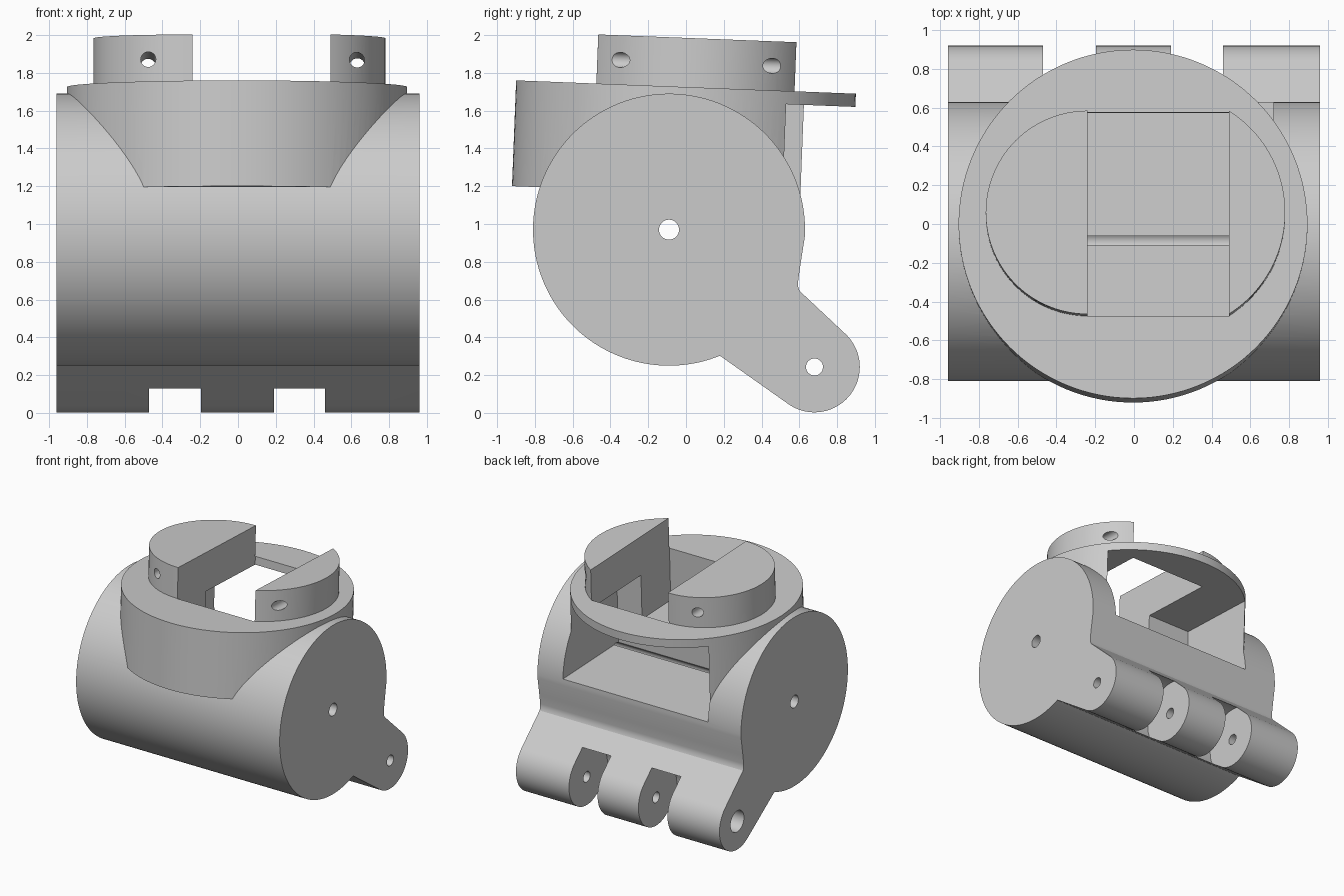
import bpy, bmesh
from math import radians, cos, sin, asin
from mathutils import Matrix, Vector

cube = bpy.data.objects.get("Cube")
if cube:
    bpy.data.objects.remove(cube, do_unlink=True)

grey = bpy.data.materials.new("plain grey")
grey.use_nodes = True
color = (0.6, 0.6, 0.6, 1)
grey.diffuse_color = color
grey.node_tree.nodes["Principled BSDF"].inputs["Base Color"].default_value = color

# Frames: profiles lie in local XY and are extruded along local Z
ALONG_X = Matrix(((0, 0, 1, 0), (1, 0, 0, 0), (0, 1, 0, 0), (0, 0, 0, 1)))
COLLAR = Matrix.Translation((-0.005, 0, 1.725)) @ Matrix.Rotation(radians(-2.24), 4, "X")
COLLAR_Y = COLLAR @ Matrix.Rotation(radians(90), 4, "X")

AXLE = (-0.09, 0.97)
PIN = (0.68, 0.243)
HALF = 0.96


def arc(center, r, a0, a1, n):
    """Points on an arc, both ends included."""
    steps = [radians(a0 + (a1 - a0) * i / n) for i in range(n + 1)]
    return [(center[0] + r * cos(a), center[1] + r * sin(a)) for a in steps]


def circle(center, r, n=64, turn=0):
    return arc(center, r, turn, turn + 360, n)[:-1]


def rect(x0, x1, y0, y1):
    return [(x0, y0), (x1, y0), (x1, y1), (x0, y1)]


def prism(name, profile, z0, z1, frame):
    bm = bmesh.new()
    face = bm.faces.new([bm.verts.new((x, y, z0)) for x, y in profile])
    made = bmesh.ops.extrude_face_region(bm, geom=[face])["geom"]
    top = [v for v in made if isinstance(v, bmesh.types.BMVert)]
    bmesh.ops.translate(bm, verts=top, vec=Vector((0, 0, z1 - z0)))
    bm.transform(frame)
    bmesh.ops.recalc_face_normals(bm, faces=bm.faces)
    mesh = bpy.data.meshes.new(name)
    bm.to_mesh(mesh)
    bm.free()
    mesh.materials.append(grey)
    obj = bpy.data.objects.new(name, mesh)
    bpy.context.collection.objects.link(obj)
    return obj


def combine(target, other, operation):
    """Apply a boolean and remove the helper."""
    mod = target.modifiers.new("boolean", "BOOLEAN")
    mod.operation, mod.solver, mod.object = operation, "EXACT", other
    bpy.context.view_layer.update()
    result = target.evaluated_get(bpy.context.evaluated_depsgraph_get())
    mesh = bpy.data.meshes.new_from_object(result)
    target.modifiers.clear()
    target.data = mesh
    bpy.data.objects.remove(other, do_unlink=True)


# Drum with hinge arm, one side profile
profile = arc(AXLE, 0.72, -68, -363, 130)
profile += [(0.605, 0.78), (0.594, 0.7), (0.593, 0.67), (0.602, 0.645)]
profile += arc(PIN, 0.24, 47, -125, 48)
housing = prism("hinged_housing", profile, -HALF, HALF, ALONG_X)

# Tilted round collar and the raised boss on it
collar = prism("collar", circle((0, 0), 0.9, 128), -0.56, 0, COLLAR)
combine(housing, collar, "UNION")
spread = 57.9
boss_profile = arc((-0.235, 0.05), 0.525, 90, 270, 48) + arc((0.165, 0.05), 0.62, -spread, spread, 40)
combine(housing, prism("boss", boss_profile, -0.03, 0.26, COLLAR), "UNION")

# Cavity, rear window and the slot through the boss
cuts = [
    prism("cavity", circle(AXLE, 0.68, 128), -0.65, 0.72, ALONG_X),
    prism("window", rect(-0.645, 0.725, -0.09, 1.3), -0.712, -0.07, COLLAR),
    prism("slot", rect(-0.235, 0.495, -0.477, 0.577), -0.45, 0.5, COLLAR),
]

# Gaps between the hinge knuckles
for x0, x1 in ((-0.47, -0.195), (0.19, 0.46)):
    cuts.append(prism("knuckle_gap", circle(PIN, 0.28), x0, x1, ALONG_X))

# Axle hole with countersunk ends, pin hole with nut and head recesses
cuts += [
    prism("axle_hole", circle(AXLE, 0.053, 32), -1.1, 1.1, ALONG_X),
    prism("axle_recess_left", circle(AXLE, 0.083, 40), 0.86, 1.1, ALONG_X),
    prism("axle_recess_right", circle(AXLE, 0.083, 40), -1.1, -0.86, ALONG_X),
    prism("pin_hole", circle(PIN, 0.045, 32), -1.1, 1.1, ALONG_X),
    prism("nut_recess", circle(PIN, 0.092, 6, 22), 0.8, 1.1, ALONG_X),
    prism("head_recess", circle(PIN, 0.09, 40), -1.1, -0.8, ALONG_X),
]

# Cross holes through both halves of the boss
for x in (-0.47, 0.635):
    cuts.append(prism("cross_hole", circle((x, 0.13), 0.04, 32), -1.2, 1.2, COLLAR_Y))

for cutter in cuts:
    combine(housing, cutter, "DIFFERENCE")

bpy.ops.object.select_all(action="DESELECT")
housing.select_set(True)
bpy.context.view_layer.objects.active = housing
bpy.ops.object.shade_smooth_by_angle(angle=radians(25))
